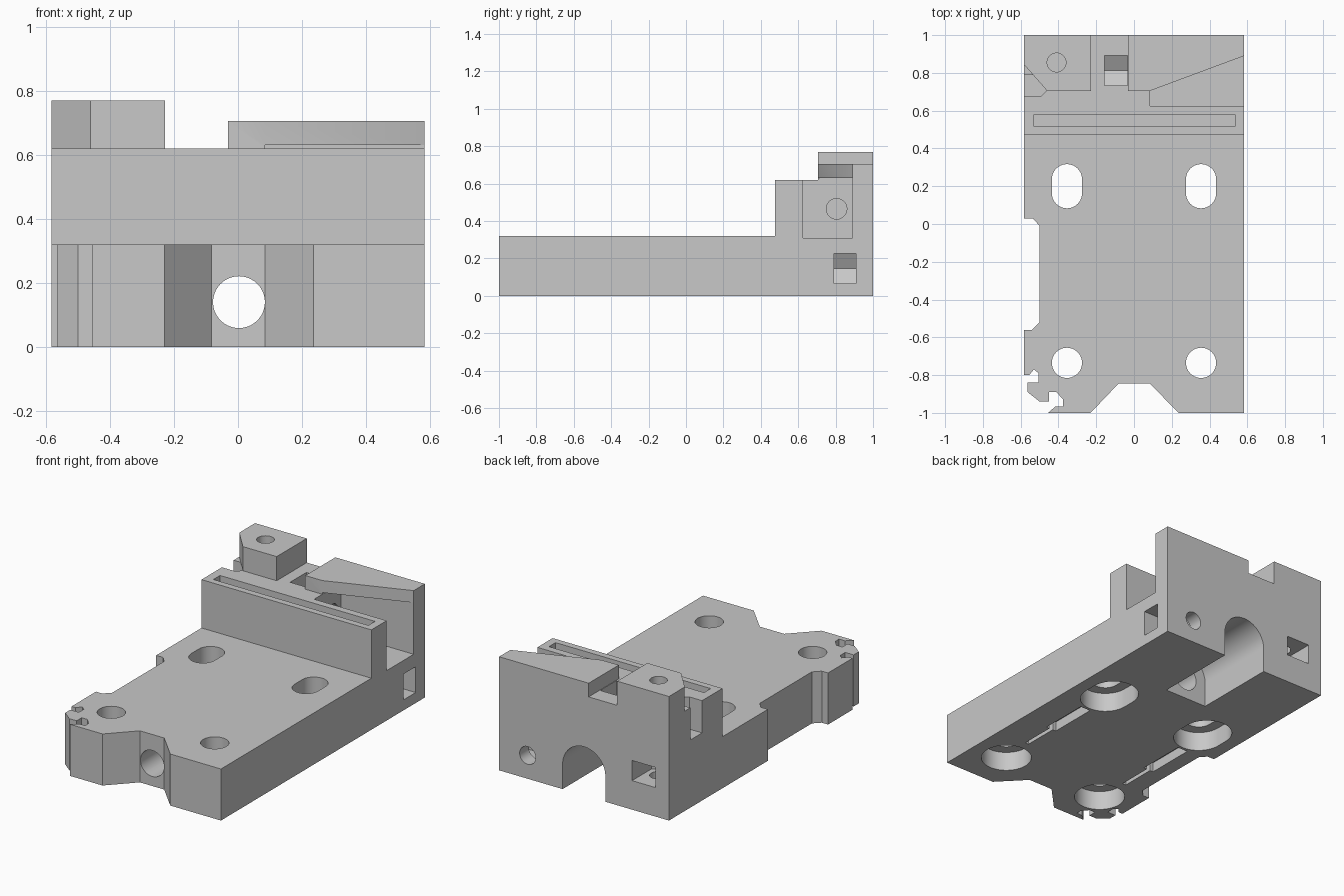
import bpy, bmesh
from math import sin, cos, pi, radians

cube = bpy.data.objects.get("Cube")
if cube:
    bpy.data.objects.remove(cube, do_unlink=True)

grey = bpy.data.materials.new("plain grey")
grey.use_nodes = True
COLOUR = (0.58, 0.58, 0.58, 1)
grey.diffuse_color = COLOUR
for node in grey.node_tree.nodes:
    if node.type == 'BSDF_PRINCIPLED':
        node.inputs["Base Color"].default_value = COLOUR


def prism(name, pts, axis, lo, hi):
    """Extrude a 2D profile along an axis: z uses (x, y), y uses (x, z), x uses (y, z)."""
    place = {'x': lambda u, v, w: (w, u, v),
             'y': lambda u, v, w: (u, w, v),
             'z': lambda u, v, w: (u, v, w)}[axis]
    bm = bmesh.new()
    ends = [[bm.verts.new(place(u, v, w)) for u, v in pts] for w in (lo, hi)]
    for ring in ends:
        bm.faces.new(ring)
    n = len(pts)
    for i in range(n):
        j = (i + 1) % n
        bm.faces.new((ends[0][i], ends[0][j], ends[1][j], ends[1][i]))
    bmesh.ops.recalc_face_normals(bm, faces=bm.faces)
    mesh = bpy.data.meshes.new(name)
    bm.to_mesh(mesh)
    bm.free()
    mesh.materials.append(grey)
    obj = bpy.data.objects.new(name, mesh)
    bpy.context.collection.objects.link(obj)
    return obj


def rect(u0, u1, v0, v1):
    return [(u0, v0), (u1, v0), (u1, v1), (u0, v1)]


def arc(cu, cv, r, start=0, end=360, n=40):
    full = end - start == 360
    steps = n if full else n + 1
    angles = [radians(start + (end - start) * i / n) for i in range(steps)]
    return [(cu + r * cos(a), cv + r * sin(a)) for a in angles]


def slot(cu, cv, r, half):
    """Rounded slot, long in v; half = 0 gives a circle."""
    if half == 0:
        return arc(cu, cv, r)
    return arc(cu, cv + half, r, 0, 180, 20) + arc(cu, cv - half, r, 180, 360, 20)


def nut_profile(c, depth_c, mouth, sign):
    """Slot open at mouth, closed by a hexagon tip around the nut centre."""
    return [(c - 0.08, mouth), (c - 0.08, depth_c + sign * 0.046),
            (c, depth_c + sign * 0.092),
            (c + 0.08, depth_c + sign * 0.046), (c + 0.08, mouth)]


def swap(pts):
    return [(v, u) for u, v in pts]


# Base plate with side recess, hooked corner and front notch
body = prism("mount_body", [
    (0.583, -1), (0.583, 1), (-0.583, 1), (-0.583, 0.03), (-0.535, 0.03),
    (-0.5, -0.01), (-0.5, -0.52), (-0.54, -0.56), (-0.583, -0.56),
    (-0.583, -0.8), (-0.555, -0.8), (-0.53, -0.77), (-0.505, -0.79),
    (-0.505, -0.84), (-0.563, -0.84), (-0.563, -0.89), (-0.5, -0.94),
    (-0.45, -0.94), (-0.45, -0.89), (-0.41, -0.89), (-0.375, -0.93),
    (-0.375, -0.965), (-0.415, -0.965), (-0.455, -1),
    (-0.23, -1), (-0.082, -0.845), (0.085, -0.845), (0.235, -1)], 'z', 0, 0.32)

# Raised parts joined to the plate
added = [
    prism("rear_block", rect(-0.583, 0.583, 0.475, 1), 'z', 0.32, 0.62),
    prism("screw_post", [(-0.583, 1), (-0.583, 0.845), (-0.46, 0.705),
                         (-0.228, 0.705), (-0.228, 1)], 'z', 0.62, 0.77),
    prism("wedge_guide", [(-0.032, 1), (-0.032, 0.705), (0.085, 0.705),
                          (0.583, 0.89), (0.583, 1)], 'z', 0.62, 0.705),
]

cuts = [
    # Side channel under the wedge, wall slot and small side pocket
    prism("channel", rect(0.085, 0.7, 0.625, 0.89), 'z', 0.31, 0.63),
    prism("wall_slot", rect(-0.53, 0.535, 0.515, 0.58), 'z', 0.36, 0.7),
    prism("side_pocket", [(-0.7, 0.675), (-0.495, 0.675), (-0.435, 0.733),
                          (-0.495, 0.79), (-0.7, 0.79)], 'z', 0.42, 0.62),
    # Arched rear tunnel and front bore
    prism("tunnel", [(-0.147, -0.1)] + arc(0, 0.155, 0.147, 180, 0) + [(0.147, -0.1)],
          'y', 0.47, 1.1),
    prism("front_bore", arc(0.003, 0.14, 0.081), 'y', -1.1, 0.6),
    # Screw holes
    prism("cross_screw", arc(0.805, 0.465, 0.055), 'x', -0.28, 0.2),
    prism("rear_screw", arc(0.387, 0.145, 0.055), 'y', 0.65, 1.1),
    prism("post_screw", arc(-0.41, 0.855, 0.05), 'z', 0.1, 0.9),
    # Nut traps
    prism("top_nut", nut_profile(0.812, 0.465, 0.7, -1), 'x', -0.155, -0.035),
    prism("side_nut", swap(nut_profile(0.145, 0.387, 0.7, -1)), 'y', 0.79, 0.91),
    prism("rear_nut", nut_profile(-0.41, 0.855, 1.1, -1), 'z', 0.18, 0.305),
]

# Mounting holes with counterbores, and stepped grooves underneath
for x in (-0.355, 0.355):
    for y, half in ((0.2, 0.037), (-0.735, 0)):
        cuts.append(prism("mount_hole", slot(x, y, 0.08, half), 'z', -0.1, 0.5))
        cuts.append(prism("counterbore", slot(x, y, 0.146, half), 'z', -0.1, 0.12))
    mid = x + 0.015 if x > 0 else x - 0.015
    cuts.append(prism("thin_groove", rect(mid - 0.012, mid + 0.012, -0.53, 0), 'z', -0.1, 0.1))
    cuts.append(prism("wide_groove", rect(mid - 0.035, mid + 0.035, -0.31, 0), 'z', -0.1, 0.06))

bpy.ops.object.select_all(action='DESELECT')
bpy.context.view_layer.objects.active = body
body.select_set(True)
for operation, tools in (('UNION', added), ('DIFFERENCE', cuts)):
    for tool in tools:
        tool.hide_render = True
        mod = body.modifiers.new(tool.name, 'BOOLEAN')
        mod.operation = operation
        mod.solver = 'EXACT'
        mod.object = tool
        bpy.ops.object.modifier_apply(modifier=mod.name)
        bpy.data.objects.remove(tool, do_unlink=True)

bpy.ops.object.shade_smooth_by_angle(angle=radians(25))
